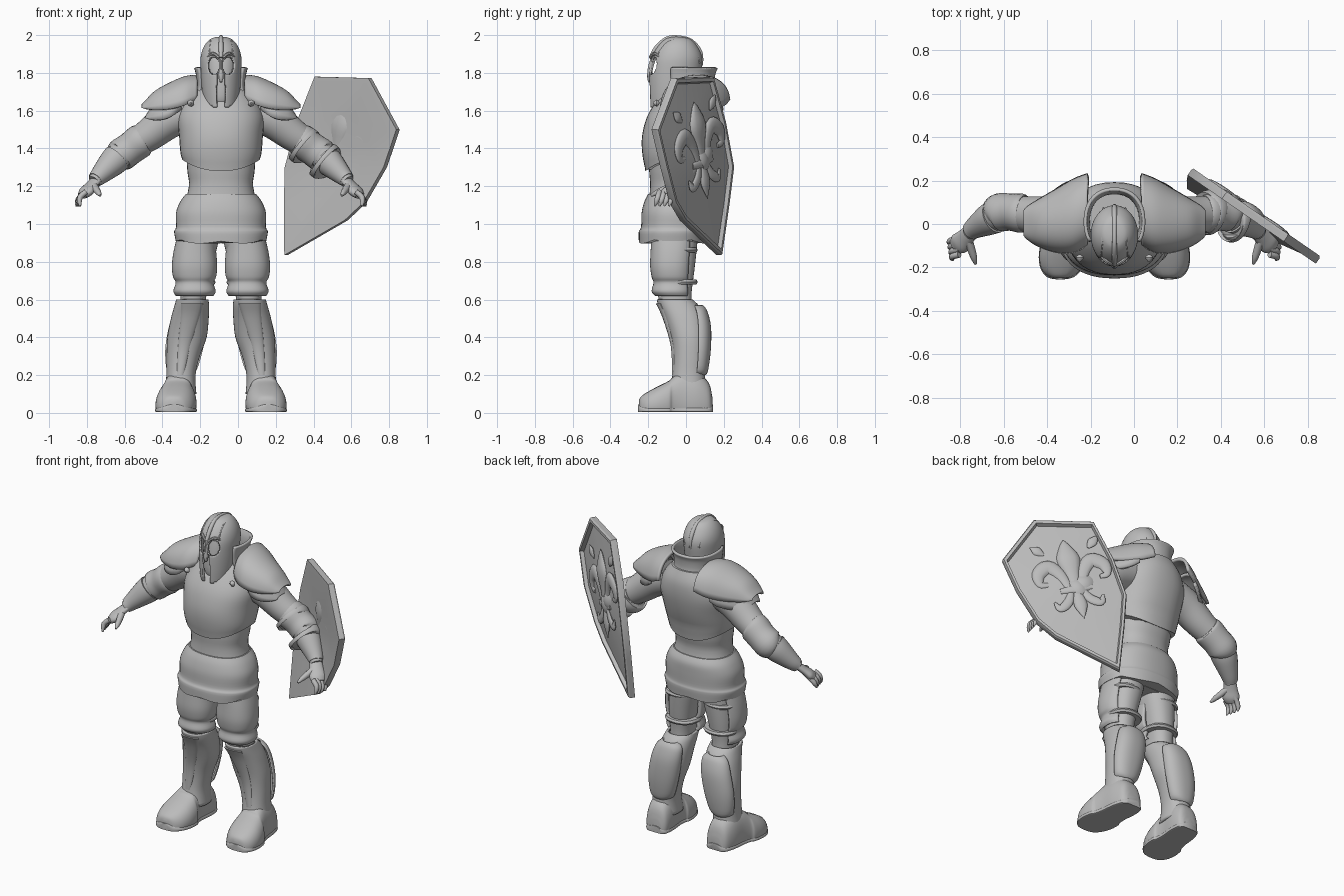
import bpy, bmesh, math
from math import sin, cos, pi, tau
from mathutils import Vector, Matrix

cube = bpy.data.objects.get("Cube")
if cube:
    bpy.data.objects.remove(cube)

steel = bpy.data.materials.new("plain grey")
steel.use_nodes = True
grey = (0.5, 0.5, 0.5, 1)
steel.diffuse_color = grey
steel.node_tree.nodes["Principled BSDF"].inputs["Base Color"].default_value = grey

AXIS = -0.09            # the body's own centre line
SIDES = {"left": 1, "right": -1}
FULL = (0, tau)


def spline(rows, steps=4):
    """Smoothly interpolate rows of numbers."""
    out = []
    for i in range(len(rows) - 1):
        quad = [rows[min(max(i + k, 0), len(rows) - 1)] for k in (-1, 0, 1, 2)]
        for s in range(steps):
            t = s / steps
            out.append(tuple(
                b + t / 2 * (c - a + t * (2 * a - 5 * b + 4 * c - d + t * (3 * (b - c) + d - a)))
                for a, b, c, d in zip(*quad)))
    return out + [tuple(rows[-1])]


def skin(name, rings, closed=True, caps=True, thick=0, matrix=None, drop=None, angle=40):
    """Bridge rings of points into one object; drop removes faces by a rule."""
    bm = bmesh.new()
    loops = [[bm.verts.new(p) for p in ring] for ring in rings]
    count = len(loops[0])
    for low, high in zip(loops, loops[1:]):
        for i in range(count if closed else count - 1):
            j = (i + 1) % count
            bm.faces.new((low[i], low[j], high[j], high[i]))
    if caps:
        bm.faces.new(loops[0])
        bm.faces.new(loops[-1])
    bmesh.ops.recalc_face_normals(bm, faces=bm.faces)
    if drop:
        gone = [f for f in bm.faces if drop(f.calc_center_median())]
        bmesh.ops.delete(bm, geom=gone, context="FACES")
    mesh = bpy.data.meshes.new(name)
    bm.to_mesh(mesh)
    bm.free()
    mesh.materials.append(steel)
    obj = bpy.data.objects.new(name, mesh)
    bpy.context.collection.objects.link(obj)
    if matrix:
        obj.matrix_world = matrix
    if thick:
        shell = obj.modifiers.new("thickness", "SOLIDIFY")
        shell.thickness, shell.offset = thick, -1
    bpy.context.view_layer.objects.active = obj
    bpy.ops.object.select_all(action="DESELECT")
    obj.select_set(True)
    bpy.ops.object.shade_smooth_by_angle(angle=math.radians(angle))
    return obj


def stack(name, rows, side=1, arc=FULL, count=36, square=0.88, sag=None, steps=4, **options):
    """Stack oval rings; each row is height, centre, half width, front, back."""
    rings = []
    whole = arc == FULL
    for row, (z, mid, half, front, back) in enumerate(spline(rows, steps)):
        ring = []
        for i in range(count):
            a = arc[0] + (arc[1] - arc[0]) * i / (count if whole else count - 1)
            bend = lambda v: math.copysign(abs(v) ** square, v)
            x = mid + half * bend(cos(a))
            y = (front + back) / 2 + (back - front) / 2 * bend(sin(a))
            drop = sag(a) * max(0, 1 - row / steps) if sag else 0
            ring.append((AXIS + side * x, y, z - drop))
        rings.append(ring)
    return skin(name, rings, closed=whole, **options)


def tube(name, path, side=1, start=AXIS, flat=1, count=16, **options):
    """Sweep a round section; each path row is a point and a radius."""
    rows = spline(path)
    points = [Vector((start + side * r[0], r[1], r[2])) for r in rows]
    rings = []
    for i, p in enumerate(points):
        along = points[min(i + 1, len(points) - 1)] - points[max(i - 1, 0)]
        across = along.cross(Vector((0, 0, 1))).normalized()
        up = across.cross(along).normalized()
        r = max(rows[i][3], 0.002)
        rings.append([p + r * (across * cos(tau * k / count) + up * flat * sin(tau * k / count))
                      for k in range(count)])
    return skin(name, rings, **options)


# Torso: breastplate, waist, skirt and pelvis
stack("breastplate", [(1.34, 0, .205, -.215, .12), (1.38, 0, .215, -.232, .14), (1.47, 0, .222, -.232, .17),
                      (1.57, 0, .228, -.205, .19), (1.66, 0, .19, -.15, .19), (1.73, 0, .13, -.09, .165)],
      sag=lambda a: .06 * abs(sin(a)) ** 2, thick=.015)
stack("waist", [(1.08, 0, .2, -.2, .1), (1.2, 0, .17, -.19, .08), (1.28, 0, .178, -.195, .095), (1.38, 0, .185, -.2, .11)])
stack("skirt", [(.925, 0, .24, -.25, .11), (.96, 0, .248, -.25, .115), (.985, 0, .238, -.238, .11),
                (1.06, 0, .238, -.235, .112), (1.12, 0, .215, -.22, .11), (1.16, 0, .185, -.2, .09)],
      sag=lambda a: .014 * abs(cos(3 * a)) + .016 * abs(sin(a)), thick=.02, count=48)
stack("pelvis", [(.9, 0, .19, -.17, .05), (.95, 0, .2, -.19, .07), (1.06, 0, .2, -.19, .08)])
stack("neck", [(1.6, 0, .12, -.1, .12), (1.72, 0, .085, -.12, .08), (1.82, 0, .08, -.13, .06)])
stack("collar", [(1.66, 0, .14, -.12, .175), (1.72, 0, .115, -.12, .14), (1.79, 0, .118, -.13, .14),
                 (1.83, 0, .128, -.13, .155)], arc=(-.6, pi + .6), thick=.015, caps=False)

# Head and open-faced helmet
stack("face", [(1.63, 0, .03, -.15, -.08), (1.68, 0, .065, -.165, .0), (1.8, 0, .085, -.16, .05),
               (1.9, 0, .08, -.14, .05), (1.95, 0, .03, -.1, .0)])


def helmet_gap(c):
    x, z = abs(c.x - AXIS), c.z
    hem = z < 1.62 + .55 * (c.y + .18)
    eye = ((x - .042) / .031) ** 2 + ((z - 1.84) / .048) ** 2 < 1
    slit = x < .024 and z < 1.80
    return hem or c.y < -.06 and (eye or slit)


stack("helmet", [(1.6, 0, .085, -.19, .03), (1.7, 0, .1, -.195, .06), (1.8, 0, .107, -.195, .08), (1.88, 0, .108, -.182, .085),
                 (1.94, 0, .09, -.15, .06), (1.98, 0, .055, -.108, .02), (1.992, 0, .008, -.06, -.045)],
      count=120, steps=12, square=1, drop=helmet_gap, thick=.012)
tube("helmet_crest", [(0, -.188, 1.88, .01), (0, -.155, 1.935, .013), (0, -.105, 1.98, .011), (0, -.05, 1.99, .01),
                      (0, .025, 1.97, .012), (0, .075, 1.91, .012), (0, .085, 1.84, .006)], count=10)
stack("nose_guard", [(1.75, 0, .004, -.2, -.185), (1.78, 0, .014, -.206, -.18), (1.84, 0, .009, -.2, -.17),
                     (1.92, 0, .014, -.17, -.14)], count=10)
for word, s in SIDES.items():
    tube(word + "_helmet_rib", [(.062, -.15, 1.9, .005), (.055, -.095, 1.962, .006), (.055, -.03, 1.968, .006),
                                (.055, .04, 1.925, .006), (.05, .073, 1.85, .005)], s, count=8)
    tube(word + "_brow", [(.01, -.188, 1.88, .008), (.045, -.165, 1.902, .009), (.085, -.12, 1.87, .006)], s, count=8)


# Shoulder plates: arched sections running outward
def arch(name, sections, side):
    rings = []
    for d, top, bottom, front, back in spline(sections):
        ring = []
        for i in range(25):
            t = pi * i / 24
            flare = 1 + .06 * (1 - sin(t)) ** 4
            ring.append((AXIS + side * d, (front + back) / 2 + flare * (back - front) / 2 * cos(t),
                         bottom + (top - bottom) * sin(t) ** .75))
        rings.append(ring)
    skin(name, rings, closed=False, caps=False, thick=.018)


PAULDRON = [(.125, 1.79, 1.66, -.09, .225), (.19, 1.783, 1.63, -.125, .2), (.27, 1.75, 1.61, -.125, .155),
            (.35, 1.705, 1.605, -.1, .11), (.4, 1.655, 1.61, -.07, .08), (.42, 1.635, 1.615, -.05, .06)]
ARM = [(.16, .03, 1.6, .1), (.27, .03, 1.555, .1), (.37, .04, 1.48, .088), (.45, .05, 1.425, .078),
       (.53, .045, 1.365, .075), (.61, .005, 1.29, .06), (.67, -.04, 1.225, .036)]
for word, s in SIDES.items():
    arch(word + "_shoulder_plate", PAULDRON, s)
    arch(word + "_lower_shoulder_plate",
         [(.13 + d * .64, top - .06, low - .055, front * .85, back * .85) for d, top, low, front, back in PAULDRON], s)
    tube(word + "_shoulder_stud", [(.16, -.14, 1.64, .004), (.16, -.155, 1.64, .018), (.16, -.175, 1.64, .004)], s)

    # Arms, elbow guards and hands
    tube(word + "_arm", ARM, s, count=24)
    tube(word + "_elbow_guard", [(.41, .05, 1.45, .082), (.43, .05, 1.438, .09), (.48, .055, 1.40, .086),
                                 (.53, .053, 1.365, .088), (.55, .042, 1.35, .074)], s, count=24)
    tube(word + "_forearm_guard", [(.55, .035, 1.35, .078), (.58, .02, 1.32, .073), (.64, -.015, 1.26, .052),
                                   (.665, -.035, 1.235, .042)], s, count=24)
    tube(word + "_palm", [(.655, -.03, 1.24, .036), (.69, -.065, 1.2, .042), (.715, -.09, 1.17, .05),
                          (.735, -.105, 1.15, .036)], s, flat=.55)
    for k in range(4):
        y = -.065 - .025 * k
        tube(f"{word}_finger_{k + 1}", [(.715, y, 1.17, .015), (.744, y - .008, 1.145, .015),
                                        (.761 - .004 * k, y - .016, 1.12, .013), (.766 - .007 * k, y - .026, 1.095, .005)],
             s, count=10)
    tube(word + "_thumb", [(.675, -.07, 1.205, .02), (.662, -.11, 1.185, .019), (.648, -.155, 1.165, .015),
                           (.64, -.185, 1.15, .006)], s, count=10)

    # Legs with front thigh plates and rear straps
    stack(word + "_thigh", [(.56, .148, .066, -.14, .03), (.64, .145, .07, -.15, .03), (.76, .135, .085, -.16, .045),
                            (.9, .115, .1, -.17, .06), (.97, .11, .1, -.17, .06)], s)
    stack(word + "_thigh_plate", [(.62, .14, .1, -.165, .03), (.645, .14, .112, -.182, .035), (.69, .14, .1, -.172, .03),
                                  (.72, .14, .114, -.182, .035), (.78, .14, .12, -.19, .04), (.86, .138, .112, -.187, .045),
                                  (.94, .13, .1, -.183, .05)],
          s, arc=(pi - .2, tau + .85), thick=.02, caps=False)
    for label, z in (("upper", .85), ("lower", .68)):
        stack(f"{word}_{label}_thigh_strap", [(z, .135, .1, -.15, .055), (z + .012, .135, .106, -.15, .062),
                                              (z + .025, .135, .1, -.15, .055)], s, steps=2)

    # Greaves, calf plates and boots
    stack(word + "_greave", [(.1, .215, .085, -.09, .11), (.2, .212, .077, -.072, .1), (.3, .2, .088, -.068, .105),
                             (.4, .18, .104, -.082, .112), (.5, .165, .1, -.115, .1), (.565, .155, .092, -.145, .07),
                             (.6, .152, .085, -.155, .035)], s, caps=False, thick=.015)
    stack(word + "_calf_plate", [(.2, .212, .05, 0, .105), (.23, .208, .08, 0, .118), (.34, .195, .1, 0, .132),
                                 (.46, .175, .1, 0, .132), (.54, .162, .085, 0, .112), (.57, .16, .05, 0, .09)],
          s, arc=(.0, pi), caps=False, thick=.01)
    stack(word + "_shin_ridge", [(.2, .215, .02, -.075, -.05), (.35, .195, .035, -.08, -.04), (.5, .165, .05, -.123, -.08),
                                 (.58, .152, .06, -.16, -.12)], s, count=16, square=1)
    boot = [(.14, .045, .08), (.12, .07, .16), (.06, .083, .21), (-.02, .084, .215), (-.07, .092, .19),
            (-.09, .104, .17), (-.15, .107, .14), (-.205, .092, .11), (-.24, .06, .085), (-.25, .02, .06)]

    def sections(grow, height):
        rings = []
        for y, half, top in spline(boot):
            mid = .225 - .1 * y
            rings.append([(AXIS + s * (mid + grow * half * math.copysign(abs(cos(t)) ** .7, cos(t))), y * grow,
                           max(.004, height(top) * (.3 + .7 * sin(t)))) for t in (tau * k / 28 for k in range(28))])
        return rings

    skin(word + "_boot", sections(1, lambda top: top))
    skin(word + "_sole", sections(1.02, lambda top: .045))

# Shield: scaled outlines on a slanted plane
OUTLINE = [(.405, 1.78), (.69, 1.772), (.838, 1.5), (.77, 1.3), (.66, 1.11), (.565, 1.02), (.245, .835), (.243, 1.1),
           (.247, 1.3), (.31, 1.54)]
MIDDLE = Vector((.51, 1.37))
OUT = Vector((.574, .82, 0))


def on_shield(x, z, off):
    return Vector((x, .223 - .69 * (x - .25) - .14 * max(0, 1.3 - z), z)) + OUT * off


rings = []
for scale, off in ((.02, .02), (.5, .015), (.94, 0), (1, 0), (1.0, .03), (.985, .04), (.94, .04), (.92, .018),
                   (.5, .032), (.02, .04)):
    spots = [MIDDLE + (Vector(p) - MIDDLE) * scale for p in OUTLINE]
    rings.append([on_shield(p.x, p.y, off) for p in spots])
skin("shield", rings, angle=25)

# Raised floral ornament on the shield
flat_axes = Matrix(((-.82, 0, .574), (.574, 0, .82), (0, 1, 0))).to_4x4()
place = (Matrix.Translation(on_shield(.5, 1.39, .034)) @ flat_axes @ Matrix.Rotation(.24, 4, "Z")
         @ Matrix.Scale(1.1, 4))
look = dict(start=0, flat=.4, matrix=place, count=12)
tube("flower_centre_petal", [(0, -.1, 0, .015), (0, .02, 0, .035), (0, .12, 0, .062), (0, .2, 0, .03), (0, .24, 0, 0)], **look)
tube("flower_stem", [(0, -.08, 0, .02), (0, -.16, 0, .035), (0, -.24, 0, 0)], **look)
tube("flower_band", [(-.085, -.06, 0, .014), (0, -.06, .004, .024), (.085, -.06, 0, .014)], **look)
for word, s in SIDES.items():
    tube(word + "_flower_petal", [(.03, -.08, 0, .015), (.06, .03, 0, .03), (.115, .095, 0, .04), (.175, .06, 0, .036),
                                  (.18, 0, 0, .02), (.14, -.01, 0, .012)], s, **look)
    tube(word + "_flower_root", [(.03, -.07, 0, .014), (.06, -.13, 0, .025), (.11, -.16, 0, .022), (.13, -.12, 0, .006)],
         s, **look)
    tube(word + "_flower_bud", [(.12, .17, 0, .006), (.15, .2, 0, .026), (.18, .23, 0, .004)], s, **look)

# Forearm straps that hold the shield
for label, t in (("upper", 0), ("lower", .11)):
    x, y, z = .42 + t, .055 - t * .3, 1.43 - t * .75
    tube(label + "_shield_strap", [(x, y, z, .09), (x + .006, y, z - .005, .104), (x + .03, y - .005, z - .025, .104),
                                   (x + .036, y - .008, z - .03, .09)], count=24)
